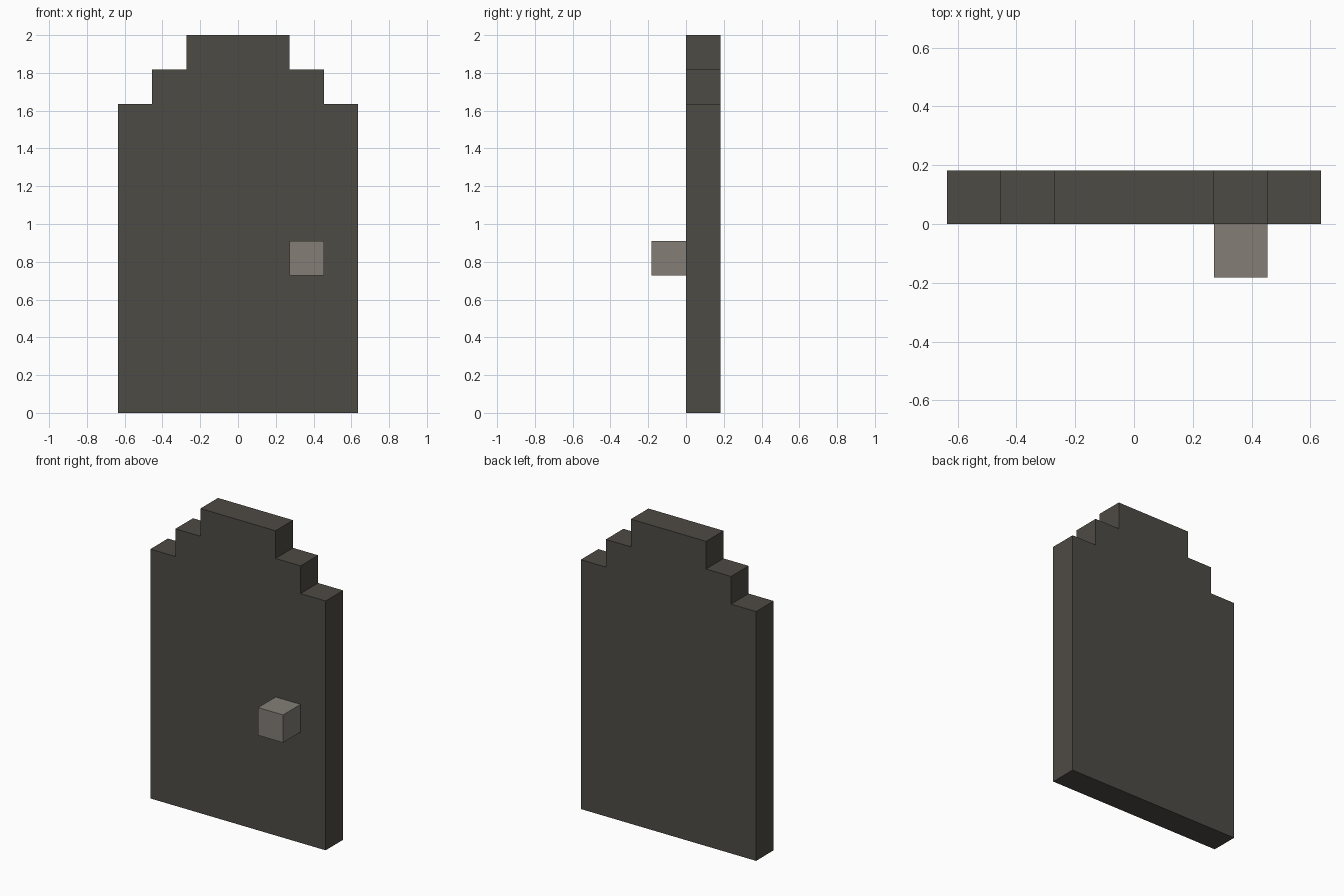
import bpy, bmesh

if "Cube" in bpy.data.objects:
    bpy.data.objects.remove(bpy.data.objects["Cube"])

U = 2 / 11  # one block of the stepped design


def material(name, rgb):
    m = bpy.data.materials.new(name)
    m.diffuse_color = (*rgb, 1)
    m.use_nodes = True
    m.node_tree.nodes["Principled BSDF"].inputs["Base Color"].default_value = m.diffuse_color
    return m


def extruded(name, profile, y0, y1, mat):
    """Extrude an x-z outline, given in blocks, from y0 to y1."""
    bm = bmesh.new()
    face = bm.faces.new([bm.verts.new((x * U, y0 * U, z * U)) for x, z in profile])
    ext = bmesh.ops.extrude_face_region(bm, geom=[face])
    verts = [g for g in ext["geom"] if isinstance(g, bmesh.types.BMVert)]
    bmesh.ops.translate(bm, verts=verts, vec=(0, (y1 - y0) * U, 0))
    bmesh.ops.recalc_face_normals(bm, faces=bm.faces)
    mesh = bpy.data.meshes.new(name)
    bm.to_mesh(mesh)
    bm.free()
    mesh.materials.append(mat)
    obj = bpy.data.objects.new(name, mesh)
    bpy.context.collection.objects.link(obj)
    return obj


dark = material("dark brown grey", (0.076, 0.070, 0.059))
light = material("light warm grey", (0.227, 0.209, 0.181))

# Door slab: right half of the stepped outline, mirrored to the left
half = [(3.5, 0), (3.5, 9), (2.5, 9), (2.5, 10), (1.5, 10), (1.5, 11)]
extruded("door_slab", half + [(-x, z) for x, z in reversed(half)], 0, 1, dark)

# Door knob: one block on the front
extruded("door_knob", [(1.5, 4), (2.5, 4), (2.5, 5), (1.5, 5)], -1, 0, light)
